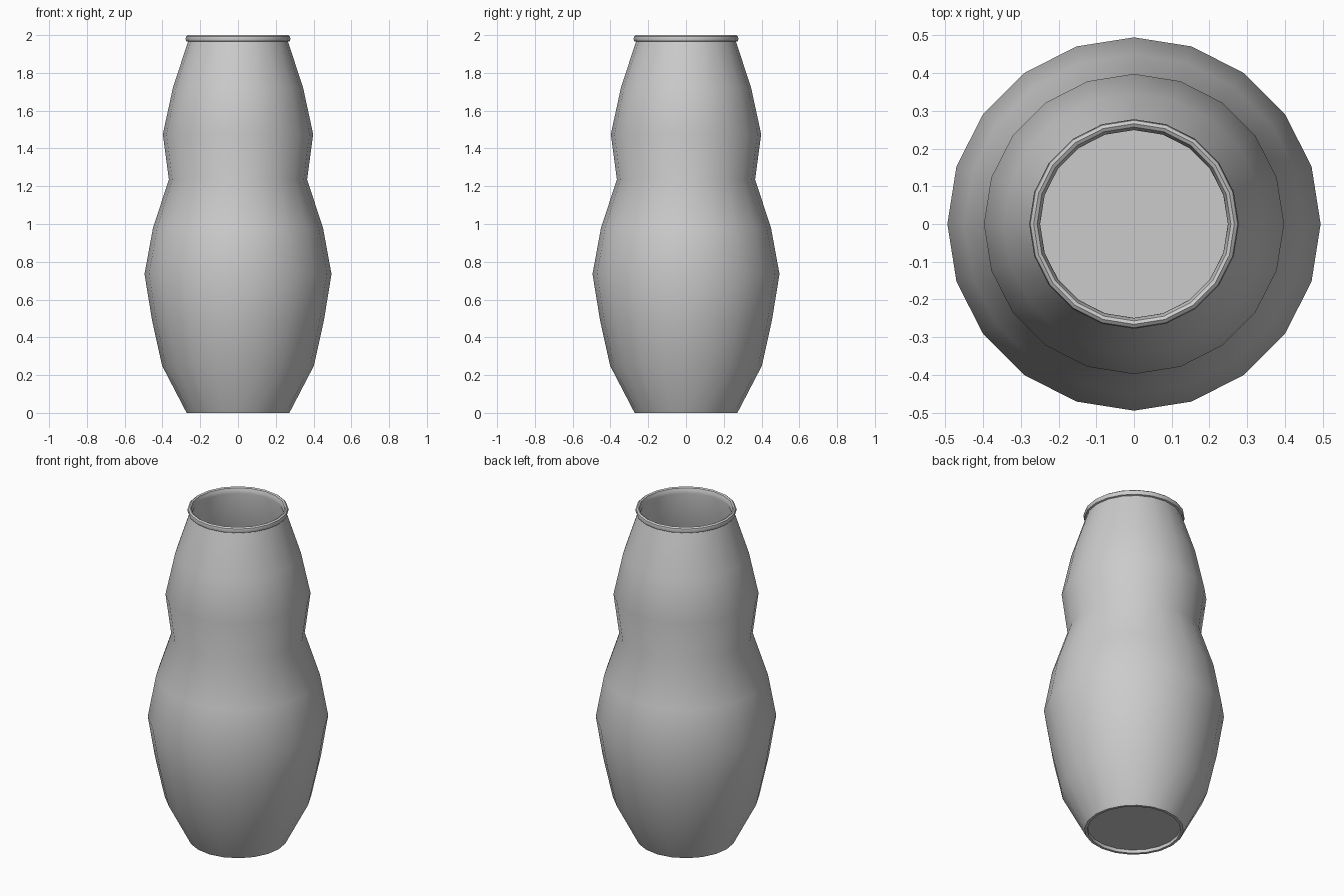
import bpy, bmesh, math

if "Cube" in bpy.data.objects:
    bpy.data.objects.remove(bpy.data.objects["Cube"])

SIDES = 20

# Outer wall from foot to neck, as (radius, height)
outer = [(0.272, 0), (0.402, 0.25), (0.455, 0.49), (0.495, 0.735), (0.45, 0.98),
         (0.366, 1.235), (0.398, 1.475), (0.345, 1.72), (0.265, 1.965)]
# Rolled lip at the mouth
lip = [(0.274, 1.968), (0.278, 1.98), (0.275, 1.993), (0.266, 2.0), (0.257, 1.995), (0.253, 1.982)]
# Inner wall, a thin offset of the outer one, down to the floor
inner = [(r - 0.016, z) for r, z in reversed(outer[1:])]
# Recessed underside and inside floor close the section at the axis
profile = ([(0, 0.02), (0.256, 0.02), (0.256, 0)] + outer + lip + inner
           + [(0.27, 0.03), (0, 0.03)])


def lathe(name, points, sides):
    bm = bmesh.new()
    rings = []
    for r, z in points:
        if r == 0:
            rings.append([bm.verts.new((0, 0, z))] * sides)
        else:
            rings.append([bm.verts.new((r * math.cos(2 * math.pi * i / sides),
                                        r * math.sin(2 * math.pi * i / sides), z))
                          for i in range(sides)])
    for a, b in zip(rings, rings[1:]):
        for i in range(sides):
            j = (i + 1) % sides
            bm.faces.new(list(dict.fromkeys((a[i], a[j], b[j], b[i]))))
    bmesh.ops.recalc_face_normals(bm, faces=bm.faces)
    mesh = bpy.data.meshes.new(name)
    bm.to_mesh(mesh)
    bm.free()
    obj = bpy.data.objects.new(name, mesh)
    bpy.context.collection.objects.link(obj)
    return obj


# Vase body
vase = lathe("vase", profile, SIDES)
bpy.context.view_layer.objects.active = vase
vase.select_set(True)
bpy.ops.object.shade_smooth_by_angle(angle=math.radians(35))
